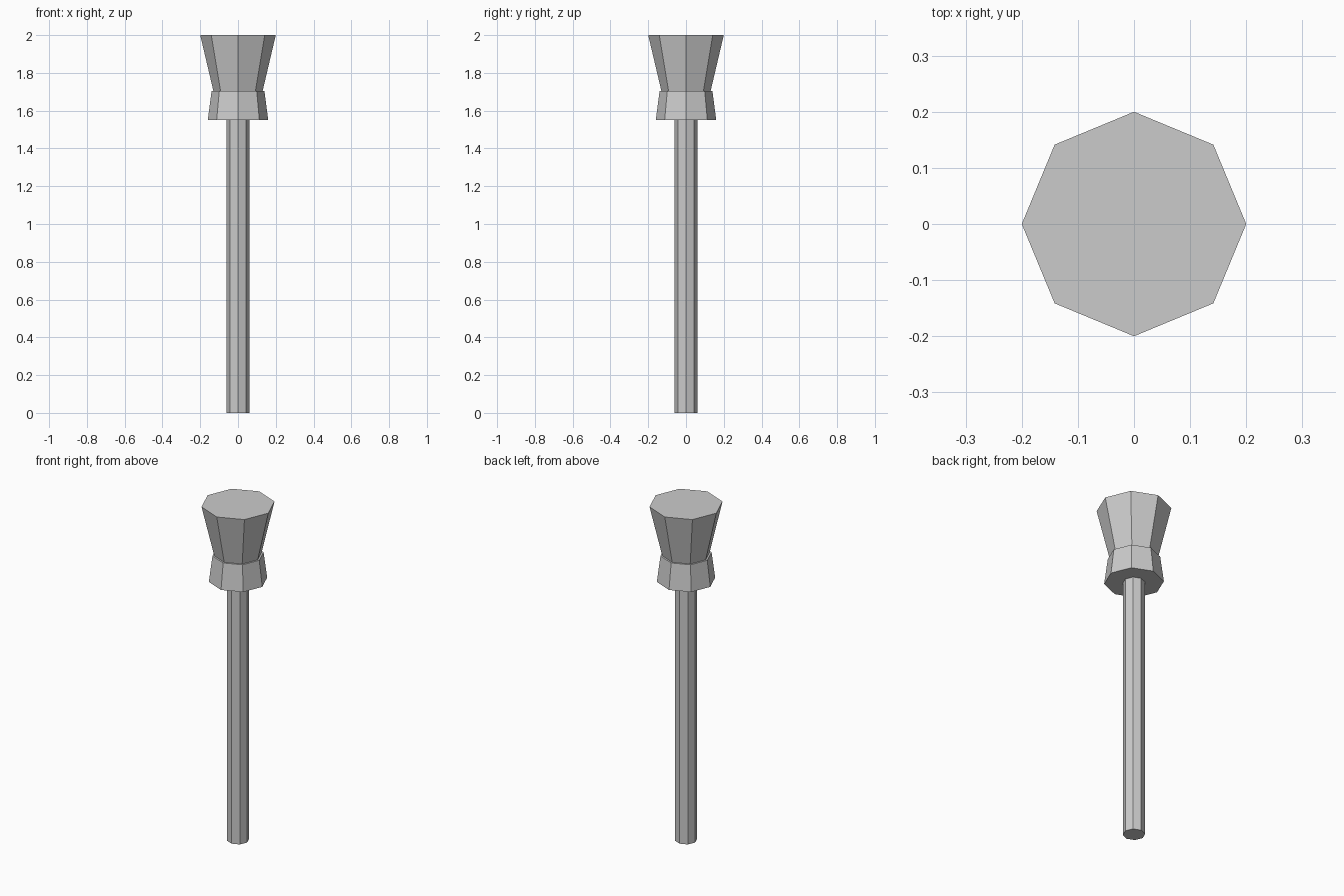
import bpy

if "Cube" in bpy.data.objects:
    bpy.data.objects.remove(bpy.data.objects["Cube"])

SIDES = 8


def frustum(name, r_bottom, r_top, z_bottom, z_top):
    """Capped eight-sided tapered section standing on the z axis."""
    bpy.ops.mesh.primitive_cone_add(
        vertices=SIDES, radius1=r_bottom, radius2=r_top,
        depth=z_top - z_bottom, location=(0, 0, (z_bottom + z_top) / 2))
    obj = bpy.context.object
    obj.name = obj.data.name = name
    return obj


# Long straight handle
frustum("shaft", 0.06, 0.06, 0.0, 1.55)

# Collar narrowing upwards
frustum("collar", 0.16, 0.14, 1.55, 1.703)

# Head flaring out to the flat top
frustum("head", 0.13, 0.20, 1.703, 2.0)
